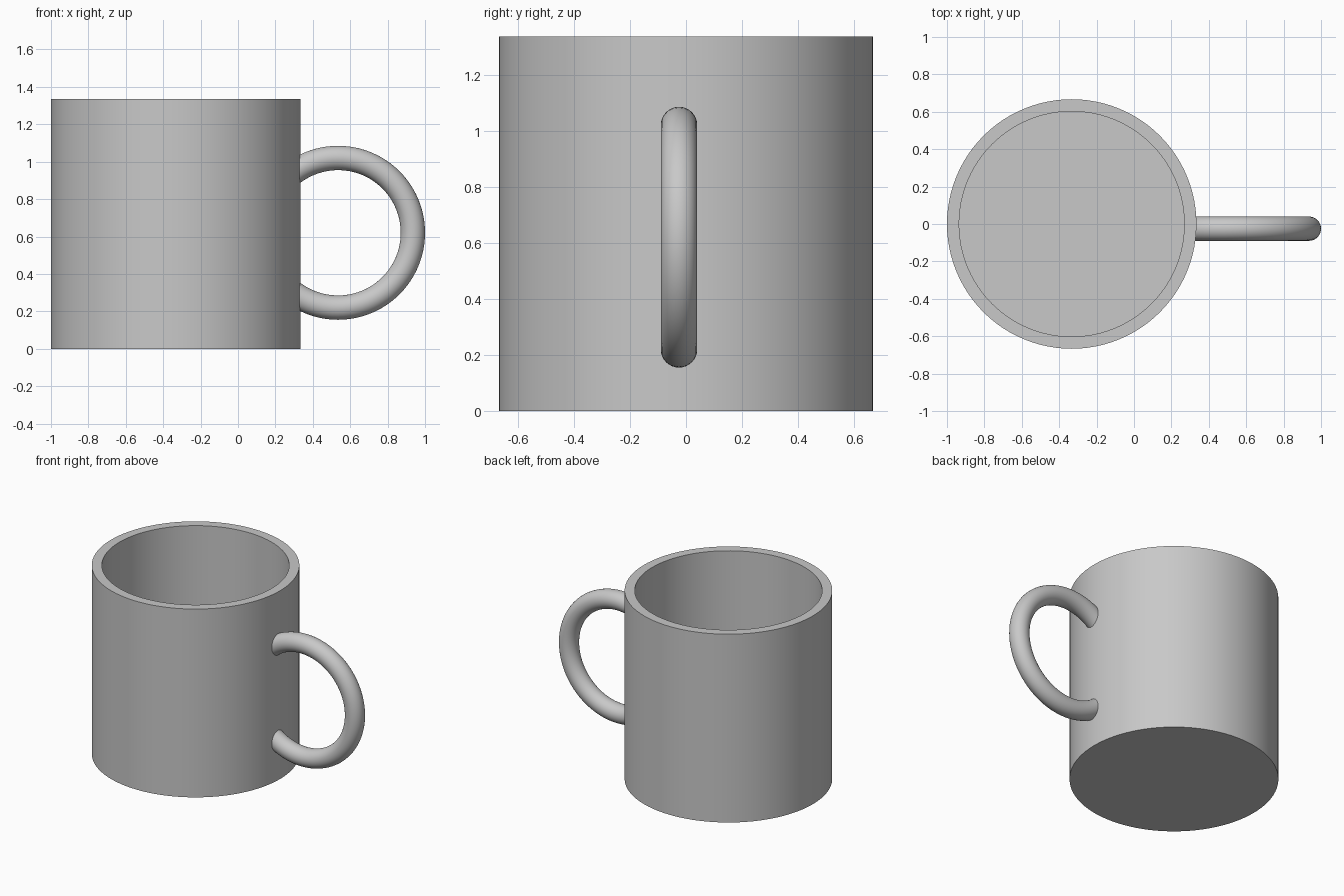
import bpy
import bmesh
from math import radians
from mathutils import Matrix, Vector

old = bpy.data.objects.get("Cube")
if old:
    bpy.data.objects.remove(old, do_unlink=True)

grey = bpy.data.materials.new("plain_grey")
grey.use_nodes = True
colour = (0.58, 0.58, 0.58, 1)
grey.diffuse_color = colour
grey.node_tree.nodes["Principled BSDF"].inputs["Base Color"].default_value = colour

RADIUS, INNER, HEIGHT, FLOOR = 0.667, 0.602, 1.335, 0.067
BODY_X = RADIUS - 1


def finish(name, bm):
    """Turn a bmesh into a smooth-shaded grey object."""
    bmesh.ops.recalc_face_normals(bm, faces=bm.faces)
    mesh = bpy.data.meshes.new(name)
    bm.to_mesh(mesh)
    bm.free()
    mesh.materials.append(grey)
    obj = bpy.data.objects.new(name, mesh)
    bpy.context.collection.objects.link(obj)
    bpy.ops.object.select_all(action="DESELECT")
    obj.select_set(True)
    bpy.context.view_layer.objects.active = obj
    bpy.ops.object.shade_smooth_by_angle(angle=radians(35))
    return obj


# Cup body: hollow wall and floor, turned from a half profile
bm = bmesh.new()
profile = [(0, 0), (RADIUS, 0), (RADIUS, HEIGHT), (INNER, HEIGHT), (INNER, FLOOR), (0, FLOOR)]
verts = [bm.verts.new((r, 0, z)) for r, z in profile]
edges = [bm.edges.new(pair) for pair in zip(verts, verts[1:])]
bmesh.ops.spin(bm, geom=verts + edges, cent=(0, 0, 0), axis=(0, 0, 1),
               angle=radians(360), steps=96)
bmesh.ops.remove_doubles(bm, verts=bm.verts, dist=0.0001)
bmesh.ops.translate(bm, vec=(BODY_X, 0, 0), verts=bm.verts)
finish("cup_body", bm)

# Handle: upright ring, cut off and capped inside the cup wall
bm = bmesh.new()
section = bmesh.ops.create_circle(bm, segments=32, radius=0.065,
                                  matrix=Matrix.Translation((0.4, 0, 0)))["verts"]
loop = list({e for v in section for e in v.link_edges})
bmesh.ops.spin(bm, geom=section + loop, cent=(0, 0, 0), axis=(0, 1, 0),
               angle=radians(360), steps=96)
bmesh.ops.remove_doubles(bm, verts=bm.verts, dist=0.0001)
bmesh.ops.rotate(bm, verts=bm.verts, matrix=Matrix.Rotation(radians(90), 3, "X"))
bmesh.ops.rotate(bm, verts=bm.verts, matrix=Matrix.Rotation(radians(-90), 3, "X"))
bmesh.ops.translate(bm, vec=Vector((0.535, -0.025, 0.62)), verts=bm.verts)
cut = bmesh.ops.bisect_plane(bm, geom=bm.verts[:] + bm.edges[:] + bm.faces[:],
                             plane_co=(0.3, 0, 0), plane_no=(1, 0, 0), clear_inner=True)
rim = [e for e in cut["geom_cut"] if isinstance(e, bmesh.types.BMEdge)]
bmesh.ops.holes_fill(bm, edges=rim, sides=0)
finish("handle", bm)
